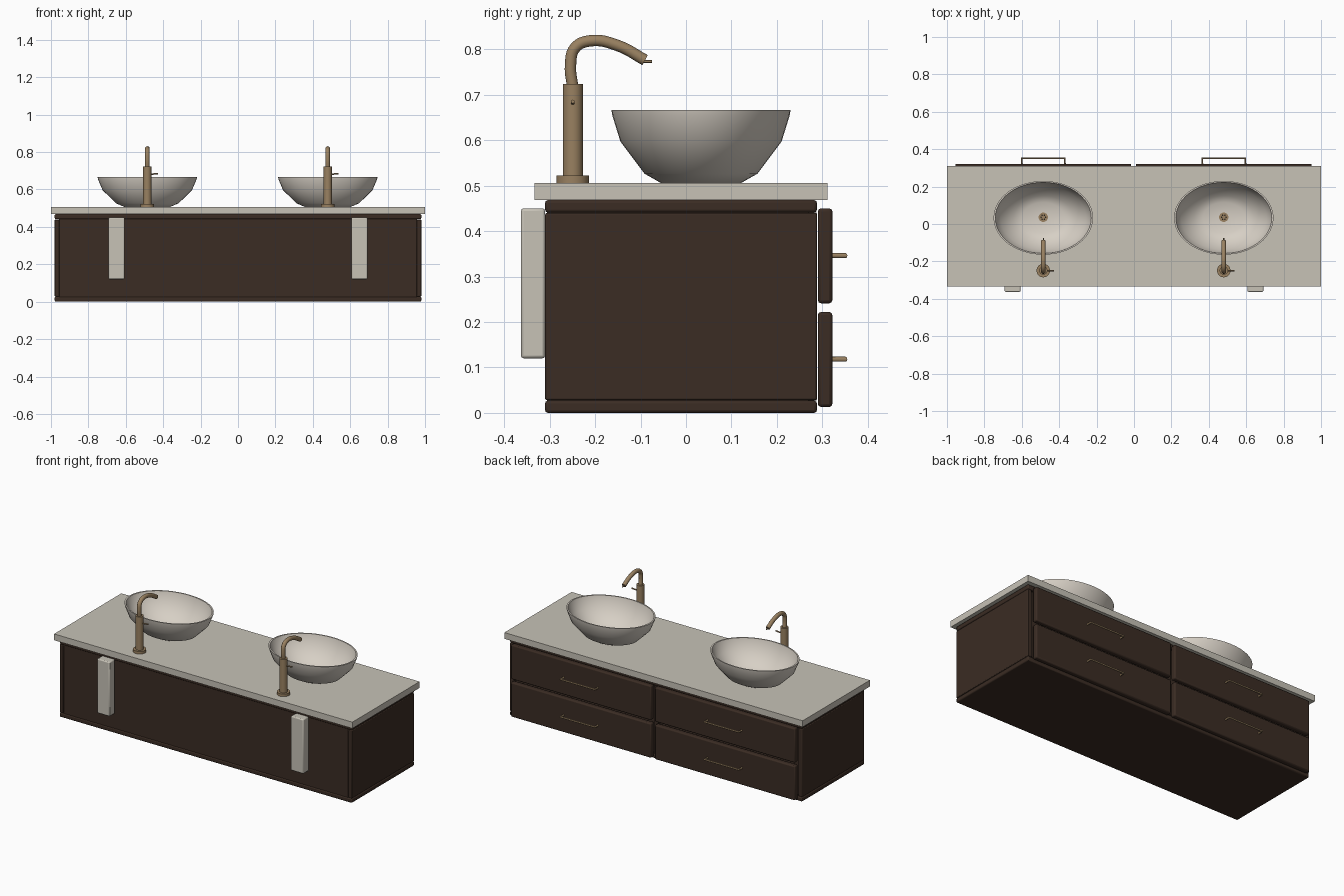
import bpy, math
from mathutils import Vector

old = bpy.data.objects.get("Cube")
if old:
    bpy.data.objects.remove(old, do_unlink=True)


def material(name, rgb):
    m = bpy.data.materials.new(name)
    m.use_nodes = True
    m.diffuse_color = (*rgb, 1)
    bsdf = m.node_tree.nodes["Principled BSDF"]
    bsdf.inputs["Base Color"].default_value = (*rgb, 1)
    bsdf.inputs["Roughness"].default_value = 0.6
    return m


STONE = material("pale stone", (0.57, 0.54, 0.47))
CERAMIC = material("warm white ceramic", (0.68, 0.63, 0.56))
WOOD = material("dark wood", (0.043, 0.025, 0.017))
BRONZE = material("brushed bronze", (0.32, 0.22, 0.12))
SLOT = material("drain shadow", (0.02, 0.015, 0.01))


def finish(name, mat, smooth=None):
    ob = bpy.context.object
    ob.name = name
    ob.data.materials.clear()
    ob.data.materials.append(mat)
    if smooth:
        bpy.ops.object.shade_smooth_by_angle(angle=math.radians(smooth))
    return ob


def box(name, x, y, z, mat, bevel=0.0):
    """Box from (low, high) ranges, with optional rounded edges."""
    spans = (x, y, z)
    bpy.ops.mesh.primitive_cube_add(size=1, location=[sum(s) / 2 for s in spans])
    bpy.context.object.scale = [s[1] - s[0] for s in spans]
    bpy.ops.object.transform_apply(location=False, scale=True)
    ob = finish(name, mat, 40 if bevel else None)
    if bevel:
        mod = ob.modifiers.new("rounded edges", "BEVEL")
        mod.width, mod.segments = bevel, 2
    return ob


def rod(name, a, b, radius, mat, sides=24):
    """Cylinder between two points."""
    a, b = Vector(a), Vector(b)
    bpy.ops.mesh.primitive_cylinder_add(vertices=sides, radius=radius, depth=(b - a).length,
                                        location=(a + b) / 2)
    bpy.context.object.rotation_euler = (b - a).to_track_quat("Z", "Y").to_euler()
    return finish(name, mat, 40)


def tube(name, points, radius, mat, curved=True):
    """Round tube along a path, turned into a mesh."""
    cu = bpy.data.curves.new(name, "CURVE")
    cu.dimensions = "3D"
    cu.bevel_depth, cu.bevel_resolution = radius, 4
    cu.use_fill_caps, cu.resolution_u = True, 6
    if curved:
        sp = cu.splines.new("BEZIER")
        sp.bezier_points.add(len(points) - 1)
        for bp, p in zip(sp.bezier_points, points):
            bp.co = p
            bp.handle_left_type = bp.handle_right_type = "AUTO"
    else:
        sp = cu.splines.new("POLY")
        sp.points.add(len(points) - 1)
        for pt, p in zip(sp.points, points):
            pt.co = (*p, 1)
    ob = bpy.data.objects.new(name, cu)
    bpy.context.collection.objects.link(ob)
    bpy.ops.object.select_all(action="DESELECT")
    ob.select_set(True)
    bpy.context.view_layer.objects.active = ob
    bpy.ops.object.convert(target="MESH")
    return finish(name, mat, 50)


def lathe(name, profile, centre, radii, mat, sides=48):
    """Elliptical bowl from a (scale, height) profile, closed at both ends."""
    verts, faces = [], []
    for s, z in profile:
        for i in range(sides):
            t = math.tau * i / sides
            verts.append((s * radii[0] * math.cos(t), s * radii[1] * math.sin(t), z))
    for r in range(len(profile) - 1):
        for i in range(sides):
            j = (i + 1) % sides
            a, b = r * sides, (r + 1) * sides
            faces.append((a + i, a + j, b + j, b + i))
    faces.append(tuple(reversed(range(sides))))
    top = (len(profile) - 1) * sides
    faces.append(tuple(range(top, top + sides)))
    me = bpy.data.meshes.new(name)
    me.from_pydata(verts, [], faces)
    ob = bpy.data.objects.new(name, me)
    bpy.context.collection.objects.link(ob)
    ob.location = centre
    bpy.ops.object.select_all(action="DESELECT")
    ob.select_set(True)
    bpy.context.view_layer.objects.active = ob
    return finish(name, mat, 45)


# Cabinet carcass
DEPTH = (-0.31, 0.288)
box("countertop", (-1, 1), (-0.333, 0.311), (0.468, 0.506), STONE)
box("top_rail", (-0.98, 0.98), DEPTH, (0.441, 0.468), WOOD, 0.006)
box("bottom_panel", (-0.98, 0.98), DEPTH, (0, 0.027), WOOD, 0.006)
box("cabinet_core", (-0.956, 0.956), (-0.306, 0.27), (0.02, 0.45), WOOD)
box("centre_divider", (-0.014, 0.014), (0.2, 0.288), (0.027, 0.441), WOOD, 0.003)
for side, label in ((-1, "right"), (1, "left")):
    xs = sorted((side * 0.954, side * 0.98))
    box(label + "_side_panel", xs, DEPTH, (0.028, 0.44), WOOD, 0.004)
    xs = sorted((side * 0.607, side * 0.692))
    box(label + "_wall_bracket", xs, (-0.363, -0.31), (0.12, 0.45), STONE, 0.006)

# Drawers with bar handles
for label, x, hx in (("right", (-0.955, -0.015), -0.485), ("left", (0.01, 0.95), 0.48)):
    for row, z, hz in (("upper", (0.241, 0.45), 0.346), ("lower", (0.013, 0.222), 0.118)):
        name = f"{label}_{row}_drawer"
        box(name + "_front", x, (0.29, 0.322), z, WOOD, 0.007)
        ends = (hx - 0.115, hx + 0.115)
        tube(name + "_handle", [(ends[0], 0.318, hz), (ends[0], 0.351, hz),
                                (ends[1], 0.351, hz), (ends[1], 0.318, hz)],
             0.0055, BRONZE, curved=False)

# Basins, drains and taps
BOWL = [(0.45, 0.0), (0.63, 0.02), (0.90, 0.091), (0.99, 0.148), (1.0, 0.16),
        (0.965, 0.16), (0.95, 0.147), (0.86, 0.096), (0.60, 0.032), (0.42, 0.014), (0.1, 0.01)]
SPOUT = [(-0.249, 0.715), (-0.254, 0.765), (-0.244, 0.803), (-0.21, 0.8185),
         (-0.15, 0.808), (-0.09, 0.776)]
for label, x in (("right", -0.485), ("left", 0.48)):
    lathe(label + "_basin", BOWL, (x, 0.033, 0.506), (0.266, 0.197), CERAMIC)
    rod(label + "_drain", (x, 0.036, 0.51), (x, 0.036, 0.522), 0.025, BRONZE)
    for k in range(6):
        t = math.tau * k / 6
        px, py = x + 0.012 * math.cos(t), 0.036 + 0.012 * math.sin(t)
        rod(f"{label}_drain_hole_{k + 1}", (px, py, 0.52), (px, py, 0.5225), 0.004, SLOT, 8)
    ty = -0.249
    rod(label + "_tap_base", (x, ty, 0.506), (x, ty, 0.522), 0.036, BRONZE, 32)
    rod(label + "_tap_body", (x, ty, 0.522), (x, ty, 0.724), 0.022, BRONZE, 32)
    tube(label + "_tap_spout", [(x, y, z) for y, z in SPOUT], 0.0125, BRONZE)
    rod(label + "_tap_nozzle", (x, -0.098, 0.773), (x, -0.075, 0.773), 0.003, BRONZE, 10)
    rod(label + "_tap_lever", (x, ty, 0.68), (x + 0.057, ty, 0.685), 0.004, BRONZE, 12)
